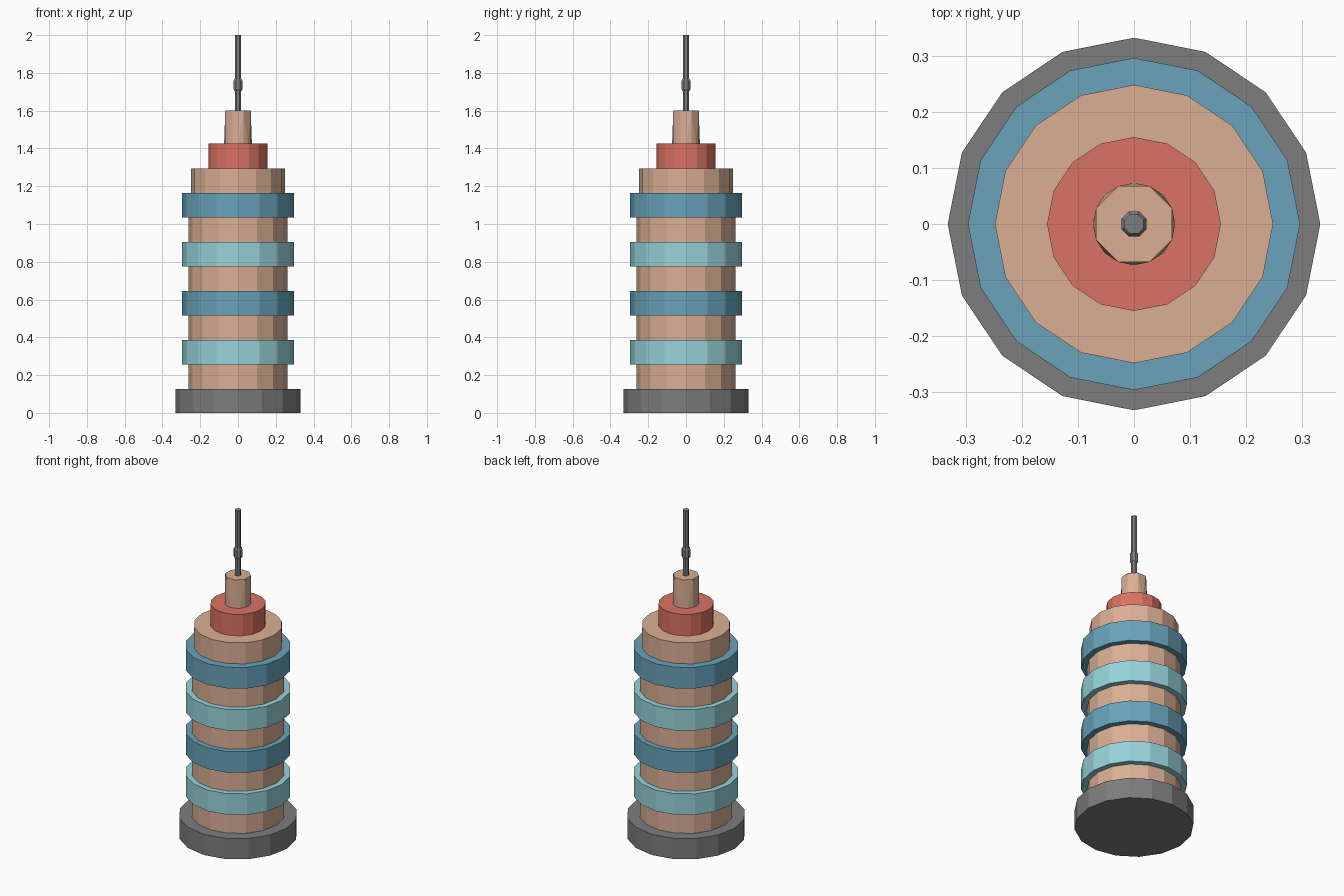
import bpy, bmesh, math

if "Cube" in bpy.data.objects:
    bpy.data.objects.remove(bpy.data.objects["Cube"])


def material(name, srgb):
    lin = [((c / 255 + 0.055) / 1.055) ** 2.4 for c in srgb]
    m = bpy.data.materials.new(name)
    m.diffuse_color = (*lin, 1)
    m.use_nodes = True
    m.node_tree.nodes["Principled BSDF"].inputs["Base Color"].default_value = m.diffuse_color
    return m


TAN = material("tan", (219, 175, 148))
BLUE = material("blue", (104, 163, 186))
CYAN = material("light_cyan", (151, 211, 219))
RED = material("coral_red", (219, 114, 100))
GREY = material("grey", (125, 125, 125))


def ring(bm, sides, r, z, turn=0.0):
    return [bm.verts.new((r * math.cos(turn + 2 * math.pi * i / sides),
                          r * math.sin(turn + 2 * math.pi * i / sides), z))
            for i in range(sides)]


def finish(name, bm, mat):
    bmesh.ops.recalc_face_normals(bm, faces=bm.faces)
    me = bpy.data.meshes.new(name)
    bm.to_mesh(me)
    bm.free()
    me.materials.append(mat)
    bpy.context.collection.objects.link(bpy.data.objects.new(name, me))


def lathe(name, profile, sides, mat, turn=0.0):
    """Stack of (radius, z) rings, closed at both ends."""
    bm = bmesh.new()
    rings = [ring(bm, sides, r, z, turn) for r, z in profile]
    for a, b in zip(rings, rings[1:]):
        for i in range(sides):
            j = (i + 1) % sides
            bm.faces.new((a[i], a[j], b[j], b[i]))
    bm.faces.new(rings[0][::-1])
    bm.faces.new(rings[-1])
    finish(name, bm, mat)


# Base and alternating storeys
STEP = 0.1297
lathe("base", [(0.332, 0), (0.332, 0.127)], 16, GREY)
for k in range(1, 9):
    z0, z1 = k * STEP - 0.003, (k + 1) * STEP - 0.003
    if k % 2:
        lathe(f"tower_wall_{k}", [(0.262, z0), (0.262, z1)], 16, TAN)
    else:
        lathe(f"balcony_ring_{k}", [(0.296, z0), (0.296, z1)], 16,
              CYAN if k % 4 == 2 else BLUE)

# Upper storey and red cap
lathe("upper_storey", [(0.248, 1.164), (0.248, 1.294)], 16, TAN)
lathe("red_cap", [(0.155, 1.294), (0.155, 1.426)], 16, RED)

# Turret: sixteen-sided foot changing to an eight-sided top
TURN = math.pi / 8
bm = bmesh.new()
ring(bm, 16, 0.0735, 1.426)
ring(bm, 8, 0.073, 1.6, TURN)
bmesh.ops.convex_hull(bm, input=bm.verts)
bmesh.ops.dissolve_limit(bm, angle_limit=0.01, verts=bm.verts, edges=bm.edges)
finish("turret", bm, TAN)

# Antenna with a collar
lathe("antenna", [(0.0185, 1.6), (0.0185, 1.704), (0.0245, 1.712),
                  (0.0245, 1.76), (0.0185, 1.768), (0.0185, 2.0)], 8, GREY, TURN)
